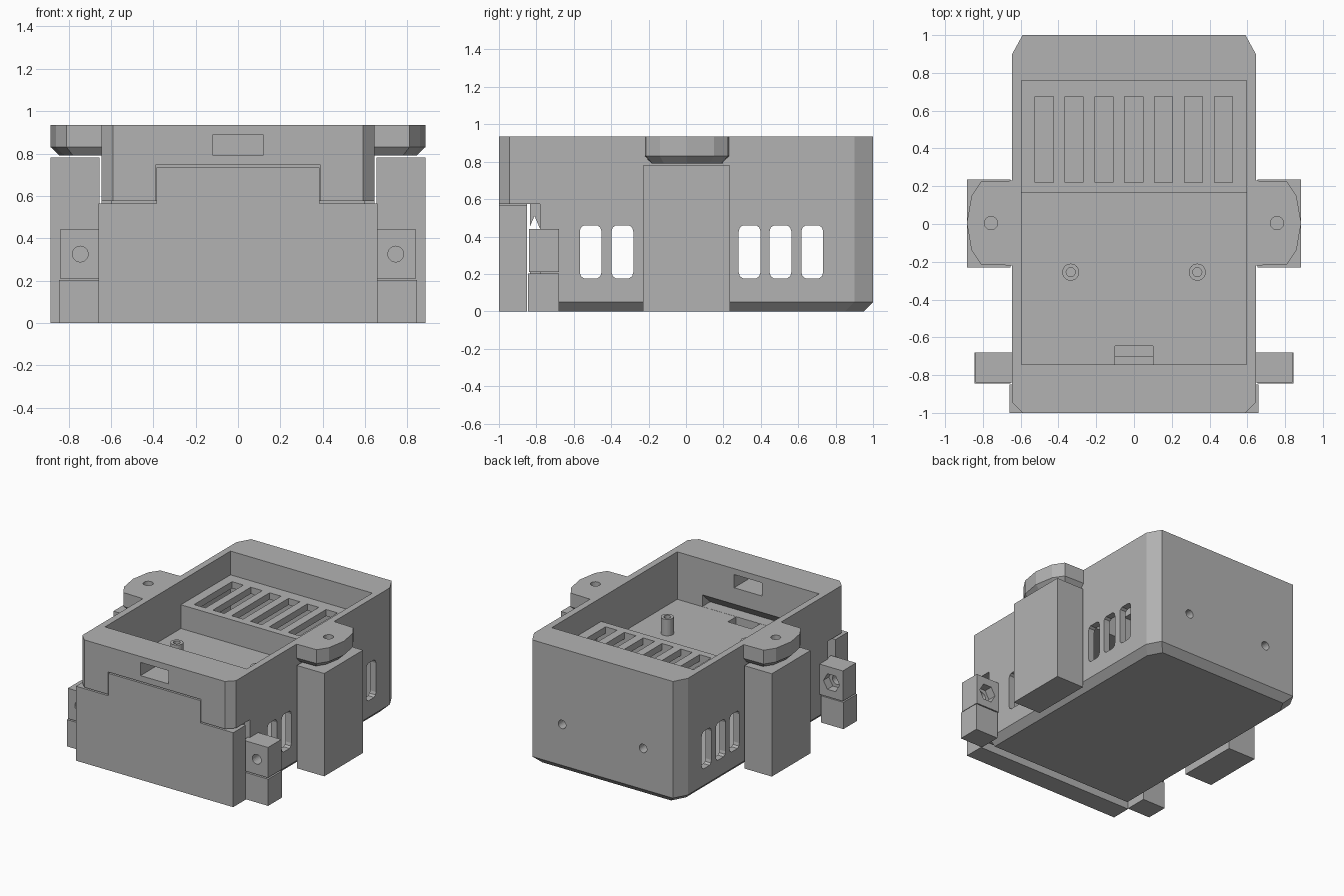
import bpy, bmesh, math
from mathutils import Vector

if "Cube" in bpy.data.objects:
    bpy.data.objects.remove(bpy.data.objects["Cube"])

grey = bpy.data.materials.new("plain_grey")
grey.use_nodes = True
colour = (0.45, 0.45, 0.45, 1)
grey.diffuse_color = colour
grey.node_tree.nodes["Principled BSDF"].inputs["Base Color"].default_value = colour


def loft(name, rings):
    """Closed solid through matching rings of points."""
    bm = bmesh.new()
    loops = [[bm.verts.new(p) for p in ring] for ring in rings]
    n = len(loops[0])
    for a, b in zip(loops, loops[1:]):
        for i in range(n):
            j = (i + 1) % n
            bm.faces.new((a[i], a[j], b[j], b[i]))
    bm.faces.new(loops[0][::-1])
    bm.faces.new(loops[-1])
    bmesh.ops.recalc_face_normals(bm, faces=bm.faces)
    mesh = bpy.data.meshes.new(name)
    bm.to_mesh(mesh)
    bm.free()
    mesh.materials.append(grey)
    ob = bpy.data.objects.new(name, mesh)
    bpy.context.collection.objects.link(ob)
    return ob


def prism(name, pts, lo, hi, axis="z"):
    """Extrude a 2D outline along an axis."""
    place = {"x": lambda a, b, t: (t, a, b),
             "y": lambda a, b, t: (a, t, b),
             "z": lambda a, b, t: (a, b, t)}[axis]
    return loft(name, [[place(a, b, t) for a, b in pts] for t in (lo, hi)])


def box(name, x0, x1, y0, y1, z0, z1):
    return prism(name, [(x0, y0), (x1, y0), (x1, y1), (x0, y1)], z0, z1)


def circle(a, b, r, n=24):
    return [(a + r * math.cos(math.tau * i / n), b + r * math.sin(math.tau * i / n))
            for i in range(n)]


def combine(ob, others, operation="DIFFERENCE"):
    """Apply boolean parts to a solid and discard them."""
    for c in others:
        c.hide_render = True
        m = ob.modifiers.new("cut", "BOOLEAN")
        m.operation, m.solver, m.object = operation, "EXACT", c
    deps = bpy.context.evaluated_depsgraph_get()
    mesh = bpy.data.meshes.new_from_object(ob.evaluated_get(deps))
    ob.modifiers.clear()
    ob.data = mesh
    for c in others:
        bpy.data.objects.remove(c)


def outline(d, z):
    """Case outline with cut corners, inset by d."""
    half = [(0.59 - d, -1 + d), (0.645 - d, -0.945 + d), (0.645 - d, 0.9 - d), (0.59 - d, 1 - d)]
    return [(x, y, z) for x, y in half] + [(-x, y, z) for x, y in reversed(half)]


# Case shell with bevelled underside
case = loft("case", [outline(0.05, 0), outline(0, 0.05), outline(0, 0.935)])

cuts = [
    box("front_undercut", -0.8, 0.8, -1.2, -0.78, -0.1, 0.575),
    box("tab_recess", -0.39, 0.39, -1.2, -0.845, 0.5, 0.745),
    box("front_tray", -0.595, 0.595, -0.745, 0.165, 0.575, 1.2),
    box("rear_tray", -0.595, 0.595, 0.1, 0.76, 0.755, 1.2),
    box("lower_chamber", -0.595, 0.595, -0.7, 0.76, 0.06, 0.525),
    box("rear_chamber", -0.595, 0.595, 0.215, 0.76, 0.4, 0.705),
    box("window", -0.118, 0.118, -1.2, -0.7, 0.79, 0.89),
    box("cable_slot", -0.1, 0.1, -0.744, -0.645, 0.4, 0.7),
    prism("inner_wedge", [(-0.74, 0.67), (-0.74, 0.576), (-0.84, 0.576)],
          -0.385, 0.385, "x"),
]
# Grille in the raised shelf
for i in range(7):
    x = -0.475 + 0.158 * i
    cuts.append(box("shelf_slot", x - 0.048, x + 0.048, 0.22, 0.675, 0.6, 0.9))
# Side vents with clipped corners
for y in (-0.51, -0.34, 0.34, 0.505, 0.675):
    quarter = [(0.058, 0.11), (0.052, 0.13), (0.035, 0.142)]
    pts = quarter + [(-a, b) for a, b in quarter[::-1]]
    pts += [(-a, -b) for a, b in pts]
    cuts.append(prism("side_vent", [(y + a, 0.318 + b) for a, b in pts], -1, 1, "x"))
# Screw holes in the back
for s in (-1, 1):
    cuts.append(prism("back_hole", circle(s * 0.34, 0.36, 0.032), 0.7, 1.1, "y"))
combine(case, cuts)

# Narrower nose behind the front plate
nose = box("nose", -0.6, 0.6, -0.835, -0.779, 0.05, 0.575)
combine(nose, [prism("notch", [(-0.84, 0.44), (-0.78, 0.44), (-0.81, 0.51)], -1, 1, "x")])

# Front plate with raised tab
half = [(0.66, 0), (0.66, 0.565), (0.385, 0.565), (0.385, 0.735)]
prism("front_plate", half + [(-x, z) for x, z in half[::-1]], -1, -0.85, "y")

for s, side in ((-1, "right"), (1, "left")):
    def sided(name, x0, x1, *rest):
        return box(side + "_" + name, min(s * x0, s * x1), max(s * x0, s * x1), *rest)

    # Tall block under the mounting ear
    sided("pillar", 0.655, 0.885, -0.23, 0.235, 0, 0.78)

    # Mounting ear with bevelled underside
    plan = [(0.62, -0.22), (0.81, -0.215), (0.86, -0.14), (0.885, 0.005),
            (0.86, 0.15), (0.81, 0.225), (0.62, 0.23)]

    def ring(z, k):
        return [(s * (x if x < 0.7 else 0.62 + (x - 0.62) * k), y * k, z) for x, y in plan]

    ear = loft(side + "_mounting_ear", [ring(0.79, 0.84), ring(0.83, 1), ring(0.935, 1)])
    # Trim the part that would enter the tray
    combine(ear, [prism("ear_hole", circle(s * 0.757, 0.005, 0.035), 0.6, 1.1)])

    # Clamp lug with screw hole and hexagonal nut pocket
    lug = sided("clamp_lug", 0.63, 0.84, -0.84, -0.68, 0.21, 0.44)
    combine(lug, [prism("lug_hole", circle(s * 0.745, 0.325, 0.037), -1, -0.5, "y"),
                  prism("nut_pocket", circle(s * 0.745, 0.325, 0.068, 6), -0.745, -0.5, "y")])
    sided("lug_support", 0.655, 0.845, -0.845, -0.68, 0, 0.203)

    # Screw post on the tray floor
    post = prism(side + "_screw_post", circle(s * 0.335, -0.255, 0.045), 0.57, 0.7)
    combine(post, [prism("post_hole", circle(s * 0.335, -0.255, 0.024), 0.585, 0.9)])
